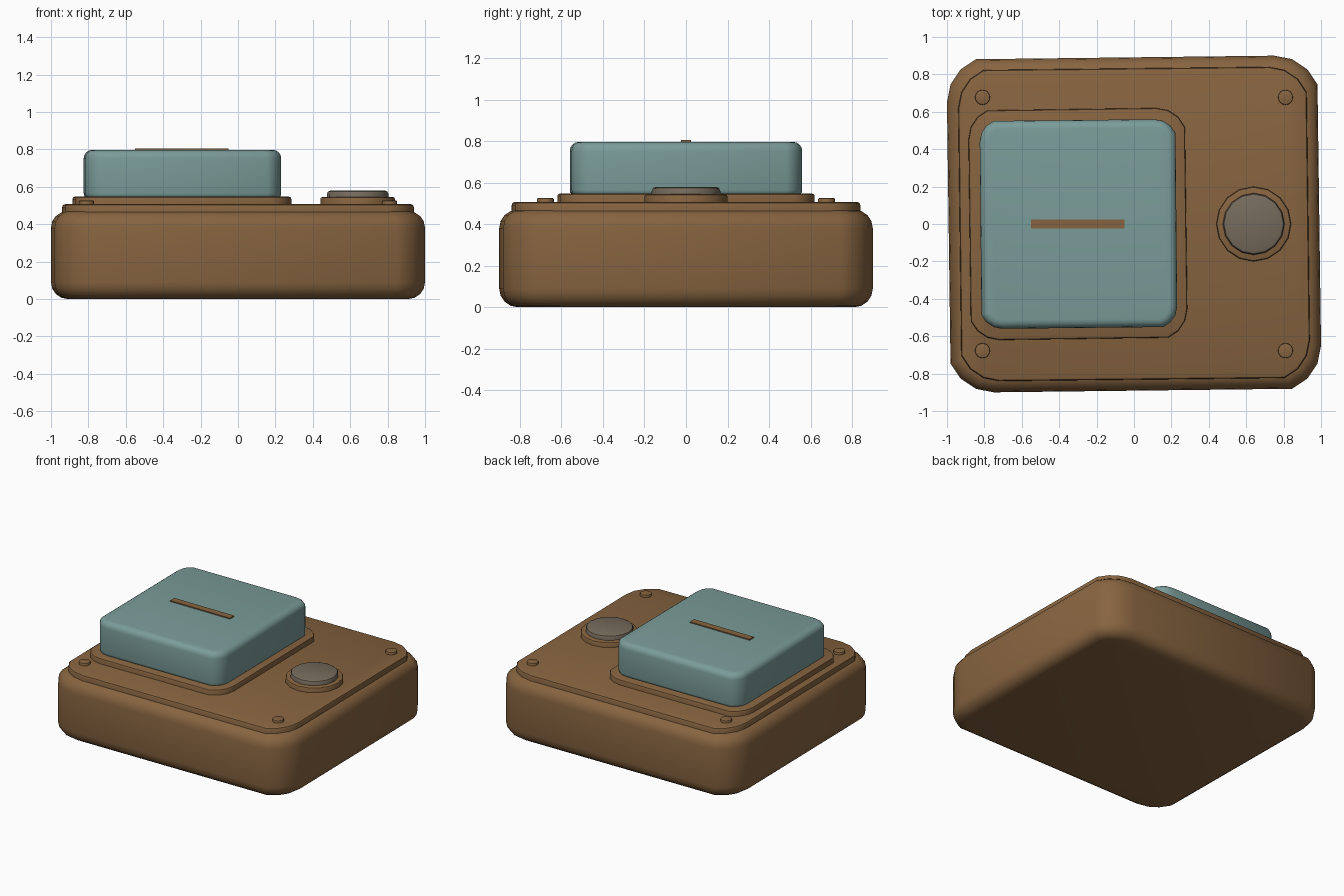
import bpy, bmesh, math

if "Cube" in bpy.data.objects:
    bpy.data.objects.remove(bpy.data.objects["Cube"])


def material(name, rgb):
    m = bpy.data.materials.new(name)
    m.diffuse_color = (*rgb, 1)
    m.use_nodes = True
    m.node_tree.nodes["Principled BSDF"].inputs["Base Color"].default_value = m.diffuse_color
    return m


BROWN = material("warm brown", (0.242, 0.127, 0.051))
TEAL = material("muted teal", (0.195, 0.332, 0.319))
GREY = material("taupe grey", (0.181, 0.147, 0.109))


def outline(hx, hy, r, inset):
    """Clockwise rounded rectangle, four points per corner."""
    pts = []
    for k, (sx, sy) in enumerate([(1, 1), (1, -1), (-1, -1), (-1, 1)]):
        for i in range(4):
            a = math.radians(90 - 90 * k - 22.5 * i)
            pts.append((sx * (hx - r) + (r - inset) * math.cos(a),
                        sy * (hy - r) + (r - inset) * math.sin(a)))
    return pts


def slab(name, mat, centre, half, r, z0, z1, top=0.0, bottom=0.0, steps=4):
    """Rounded slab with quarter-round top and bottom edges."""
    arc = [math.pi / 2 * i / steps for i in range(steps + 1)]
    rings = []
    if bottom:
        rings += [(bottom * (1 - math.sin(a)), z0 + bottom * (1 - math.cos(a))) for a in arc]
    else:
        rings.append((0, z0))
    if top:
        rings += [(top * (1 - math.cos(a)), z1 - top * (1 - math.sin(a))) for a in arc]
    else:
        rings.append((0, z1))
    bm = bmesh.new()
    loops = [[bm.verts.new((x + centre[0], y + centre[1], z))
              for x, y in outline(*half, r, d)] for d, z in rings]
    n = len(loops[0])
    for a, b in zip(loops, loops[1:]):
        for i in range(n):
            j = (i + 1) % n
            bm.faces.new((a[i], a[j], b[j], b[i]))
    bm.faces.new(loops[0])
    bm.faces.new(loops[-1])
    bmesh.ops.recalc_face_normals(bm, faces=bm.faces)
    me = bpy.data.meshes.new(name)
    bm.to_mesh(me)
    bm.free()
    me.materials.append(mat)
    ob = bpy.data.objects.new(name, me)
    bpy.context.collection.objects.link(ob)
    bpy.ops.object.select_all(action='DESELECT')
    ob.select_set(True)
    bpy.context.view_layer.objects.active = ob
    bpy.ops.object.shade_smooth_by_angle(angle=math.radians(35))
    return ob


def disc(name, mat, x, y, r, z0, z1, top=0.0):
    return slab(name, mat, (x, y), (r, r), r, z0, z1, top, steps=2)


# Main housing and its lid
slab("housing", BROWN, (0, 0), (1.0, 0.9), 0.25, 0, 0.47, 0.09, 0.09)
slab("lid_plate", BROWN, (0, 0), (0.94, 0.84), 0.22, 0.45, 0.507, 0.015, steps=2)

# Raised tray and the large push block
slab("tray", BROWN, (-0.3, 0), (0.585, 0.62), 0.165, 0.495, 0.547, 0.012, steps=2)
slab("push_block", TEAL, (-0.297, 0), (0.528, 0.56), 0.12, 0.535, 0.797, 0.045, 0.03)

# Thin bar across the top of the block
bpy.ops.mesh.primitive_cube_add(size=1, location=(-0.3, 0, 0.798))
bar = bpy.context.object
bar.name = "top_bar"
bar.scale = (0.5, 0.05, 0.014)
bar.data.materials.append(BROWN)

# Round knob in its collar
disc("knob_collar", BROWN, 0.64, 0, 0.2, 0.495, 0.545, 0.012)
disc("knob", GREY, 0.64, 0, 0.165, 0.535, 0.58, 0.02)

# Corner screws
for sx in (-1, 1):
    for sy in (-1, 1):
        disc("corner_screw", BROWN, 0.81 * sx, 0.677 * sy, 0.04, 0.495, 0.526, 0.005)
